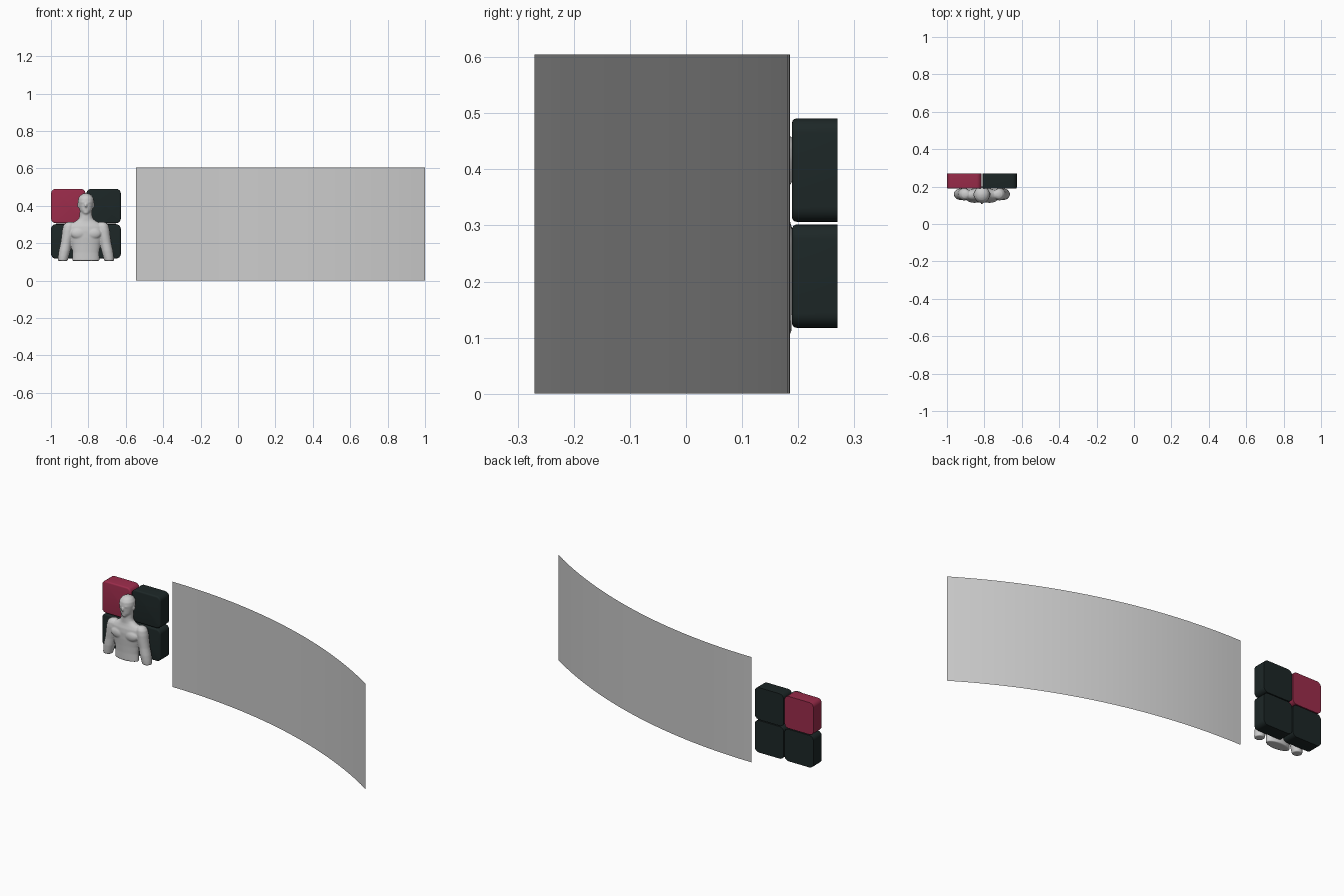
import bpy, bmesh, math

if "Cube" in bpy.data.objects:
    bpy.data.objects.remove(bpy.data.objects["Cube"])

CX = -0.813          # centre of the tile block and bust


def finish(name, bm, color=None, angle=30):
    bmesh.ops.recalc_face_normals(bm, faces=bm.faces)
    me = bpy.data.meshes.new(name)
    bm.to_mesh(me)
    bm.free()
    ob = bpy.data.objects.new(name, me)
    bpy.context.collection.objects.link(ob)
    if color:
        mat = bpy.data.materials.new(name + "_colour")
        mat.diffuse_color = color
        mat.use_nodes = True
        mat.node_tree.nodes["Principled BSDF"].inputs["Base Color"].default_value = mat.diffuse_color
        me.materials.append(mat)
    bpy.ops.object.select_all(action='DESELECT')
    ob.select_set(True)
    bpy.context.view_layer.objects.active = ob
    bpy.ops.object.shade_smooth_by_angle(angle=math.radians(angle))
    return ob


def loft(bm, rings):
    """Skin closed rings of points and cap both ends."""
    rows = [[bm.verts.new(p) for p in r] for r in rings]
    n = len(rows[0])
    for a, b in zip(rows, rows[1:]):
        for i in range(n):
            j = (i + 1) % n
            bm.faces.new((a[i], a[j], b[j], b[i]))
    bm.faces.new(rows[0])
    bm.faces.new(rows[-1])


def ellipse(cx, cy, z, rx, ry, n=32):
    return [(cx + rx * math.cos(2 * math.pi * i / n),
             cy + ry * math.sin(2 * math.pi * i / n), z) for i in range(n)]


def rounded_square(cx, cz, half, r, y, n=6):
    pts = []
    for k, (sx, sz) in enumerate(((1, 1), (-1, 1), (-1, -1), (1, -1))):
        for i in range(n + 1):
            a = math.pi / 2 * (k + i / n)
            pts.append((cx + sx * (half - r) + r * math.cos(a), y,
                        cz + sz * (half - r) + r * math.sin(a)))
    return pts


def blob(bm, centre, radii):
    res = bmesh.ops.create_uvsphere(bm, u_segments=20, v_segments=12, radius=1)
    bmesh.ops.scale(bm, vec=radii, verts=res['verts'])
    bmesh.ops.translate(bm, vec=centre, verts=res['verts'])


# curved backdrop sheet: circular arc, tangent to x at its left end
bm = bmesh.new()
R, SWEEP, N = 2.853, math.radians(32.8), 24
cols = []
for i in range(N + 1):
    a = SWEEP * i / N
    x, y = -0.545 + R * math.sin(a), 0.185 - R * (1 - math.cos(a))
    cols.append([bm.verts.new((x, y, z)) for z in (0, 0.605)])
for a, b in zip(cols, cols[1:]):
    bm.faces.new((a[0], b[0], b[1], a[1]))
finish("curved_screen", bm)

# four rounded tiles, one of them red
BLACK, RED = (0.012, 0.02, 0.02, 1), (0.33, 0.025, 0.07, 1)
for row, sz in (("lower", -1), ("upper", 1)):
    for side, sx in (("left", -1), ("right", 1)):
        cx, cz, half = CX + sx * 0.0945, 0.304 + sz * 0.0945, 0.092
        bm = bmesh.new()
        rings = [rounded_square(cx, cz, half, 0.026, 0.27)]
        for i in range(5):
            a = math.pi / 2 * i / 4
            inset = 0.008 * (1 - math.cos(a))
            rings.append(rounded_square(cx, cz, half - inset, 0.026 - inset,
                                        0.197 - 0.008 * math.sin(a)))
        loft(bm, rings)
        red = row == "upper" and side == "left"
        finish(f"{row}_{side}_tile", bm, RED if red else BLACK)

# bust: overlapping body volumes fused by a remesh
bm = bmesh.new()
CY = 0.155
torso = [(.105, .073, .033), (.15, .071, .033), (.19, .077, .035), (.23, .09, .038),
         (.265, .1, .039), (.29, .098, .036), (.305, .08, .031), (.318, .055, .028),
         (.33, .039, .028), (.345, .034, .028), (.385, .033, .028)]
loft(bm, [ellipse(CX, CY, z, rx, ry) for z, rx, ry in torso])
head = [(.352, .013, .014, .139), (.36, .022, .024, .145), (.375, .033, .036, .152),
        (.395, .039, .041, .156), (.42, .043, .044, .157), (.44, .041, .042, .158),
        (.455, .031, .033, .159), (.463, .019, .02, .159), (.467, .006, .006, .159)]
loft(bm, [ellipse(CX, cy, z, rx, ry) for z, rx, ry, cy in head])
blob(bm, (CX, 0.113, 0.401), (0.006, 0.008, 0.012))       # nose
blob(bm, (CX, 0.121, 0.418), (0.026, 0.008, 0.006))       # brow
blob(bm, (CX, 0.124, 0.365), (0.012, 0.008, 0.008))       # chin
arm = [(.314, .084, .01), (.308, .088, .022), (.295, .091, .03), (.27, .094, .033),
       (.235, .099, .032), (.2, .106, .03), (.16, .114, .031), (.13, .12, .029),
       (.105, .124, .026)]
for s in (-1, 1):
    loft(bm, [ellipse(CX + s * off, CY + 0.004, z, r, r) for z, off, r in arm])
    blob(bm, (CX + s * 0.04, 0.131, 0.252), (0.042, 0.018, 0.03))   # chest
    blob(bm, (CX + s * 0.042, 0.158, 0.403), (0.005, 0.009, 0.014)) # ear
bust = finish("bust", bm, angle=180)
rem = bust.modifiers.new("fuse", 'REMESH')
rem.mode = 'VOXEL'
rem.voxel_size = 0.004
rem.use_smooth_shade = True
sm = bust.modifiers.new("soften", 'SMOOTH')
sm.factor = 0.5
sm.iterations = 4
